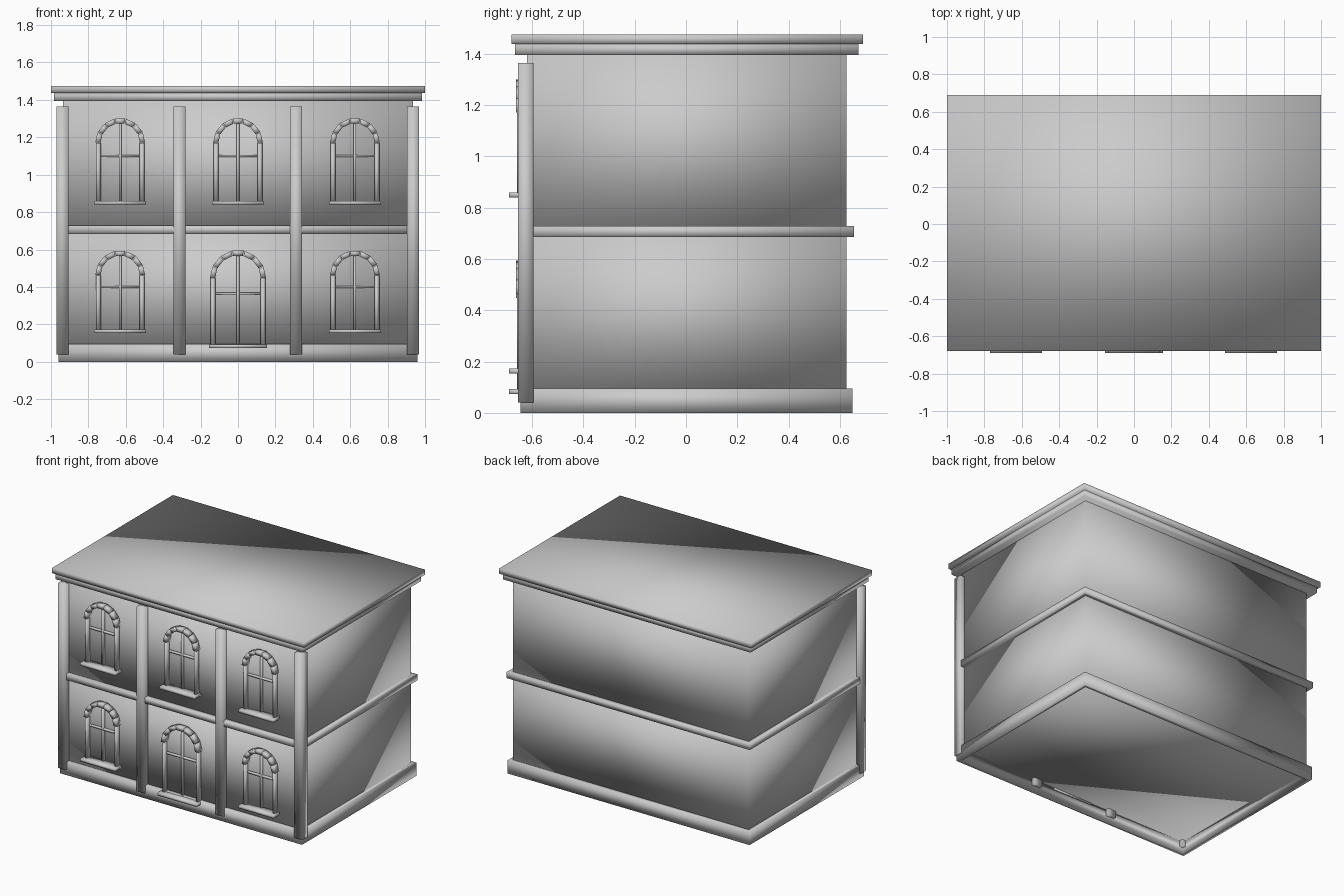
import bpy, bmesh, math

if "Cube" in bpy.data.objects:
    bpy.data.objects.remove(bpy.data.objects["Cube"])

stone = bpy.data.materials.new("grey stone")
stone.diffuse_color = (0.6, 0.6, 0.6, 1)
stone.use_nodes = True
stone.node_tree.nodes["Principled BSDF"].inputs["Base Color"].default_value = stone.diffuse_color

CUBE_FACES = [(0, 1, 3, 2), (4, 6, 7, 5), (0, 4, 5, 1),
              (2, 3, 7, 6), (0, 2, 6, 4), (1, 5, 7, 3)]


def add_block(bm, corners):
    """Six-sided block from eight corners ordered by x, then y, then z."""
    vs = [bm.verts.new(c) for c in corners]
    for f in CUBE_FACES:
        bm.faces.new([vs[i] for i in f])


def finish(name, bm):
    bmesh.ops.recalc_face_normals(bm, faces=bm.faces)
    for f in bm.faces:
        f.smooth = True
    me = bpy.data.meshes.new(name)
    bm.to_mesh(me)
    bm.free()
    me.materials.append(stone)
    ob = bpy.data.objects.new(name, me)
    bpy.context.collection.objects.link(ob)
    return ob


def box(name, xs, ys, zs):
    bm = bmesh.new()
    add_block(bm, [(x, y, z) for x in xs for y in ys for z in zs])
    return finish(name, bm)


def band(name, outer, inner, zs):
    """Rectangular ring; outer and inner are (half x, front y, back y)."""
    bm = bmesh.new()
    rings = []
    for hx, y0, y1 in (outer, inner):
        for z in zs:
            rings.append([bm.verts.new(p) for p in
                          ((-hx, y0, z), (hx, y0, z), (hx, y1, z), (-hx, y1, z))])
    ob, ot, ib, it = rings
    for a, b in ((ob, ot), (ot, it), (it, ib), (ib, ob)):
        for i in range(4):
            j = (i + 1) % 4
            bm.faces.new((a[i], a[j], b[j], b[i]))
    return finish(name, bm)


WALL = -0.62      # front wall plane
BODY = (0.935, WALL, 0.625)

# Two storeys
box("lower_storey", (-0.935, 0.935), BODY[1:], (0.085, 0.705))
box("upper_storey", (-0.935, 0.935), BODY[1:], (0.705, 1.40))

# Plinth, floor band and two-step cornice roof
band("plinth", (0.96, -0.645, 0.65), BODY, (0.0, 0.095))
band("floor_band", (0.965, -0.65, 0.655), BODY, (0.685, 0.728))
box("cornice", (-0.983, 0.983), (-0.667, 0.672), (1.395, 1.438))
box("roof_slab", (-1.0, 1.0), (-0.68, 0.69), (1.438, 1.475))

# Front pilasters
for i, x in enumerate((-0.939, -0.314, 0.311, 0.936)):
    box(f"pilaster_{i + 1}", (x - 0.032, x + 0.032), (-0.655, -0.595), (0.04, 1.365))


def arch(name, cx, cz, r_out, r_in, stones=7):
    """Half ring of wedge stones."""
    bm = bmesh.new()
    for i in range(stones):
        angles = [math.pi * (1 - (i + k) / stones) for k in (0.03, 0.97)]
        add_block(bm, [(cx + r * math.cos(a), y, cz + r * math.sin(a))
                       for a in angles for y in (-0.662, WALL + 0.005)
                       for r in (r_in, r_out)])
    finish(name, bm)


def post(name, cx, z0, z1, r):
    """Eight-sided rounded jamb."""
    bm = bmesh.new()
    bmesh.ops.create_cone(bm, cap_ends=True, segments=8, radius1=r, radius2=r,
                          depth=z1 - z0)
    for v in bm.verts:
        v.co = (v.co.x + cx, v.co.y * 1.5 + WALL - 0.019, v.co.z + (z0 + z1) / 2)
    finish(name, bm)


def opening(name, cx, sill, spring, half, bar):
    """Arched frame with sill, jambs and cross bars."""
    arch(name + "_arch", cx, spring, half + 0.003, half - 0.025)
    for side, s in (("left", -1), ("right", 1)):
        post(f"{name}_{side}_jamb", cx + s * (half - 0.013), sill, spring, 0.0135)
    box(name + "_sill", (cx - half - 0.009, cx + half + 0.009),
        (-0.69, WALL + 0.005), (sill - 0.01, sill + 0.01))
    bars = (WALL - 0.015, WALL + 0.005)
    box(name + "_upright_bar", (cx - 0.007, cx + 0.007), bars,
        (sill, spring + half - 0.02))
    box(name + "_cross_bar", (cx - half + 0.015, cx + half - 0.015), bars,
        (bar - 0.006, bar + 0.006))


# Windows on both floors and the central door
for label, x in (("left", -0.63), ("middle", 0.0), ("right", 0.625)):
    opening(f"upper_{label}_window", x, 0.85, 1.17, 0.13, 1.10)
    if label != "middle":
        opening(f"lower_{label}_window", x, 0.163, 0.462, 0.13, 0.40)
opening("door", 0.0, 0.083, 0.447, 0.147, 0.365)
